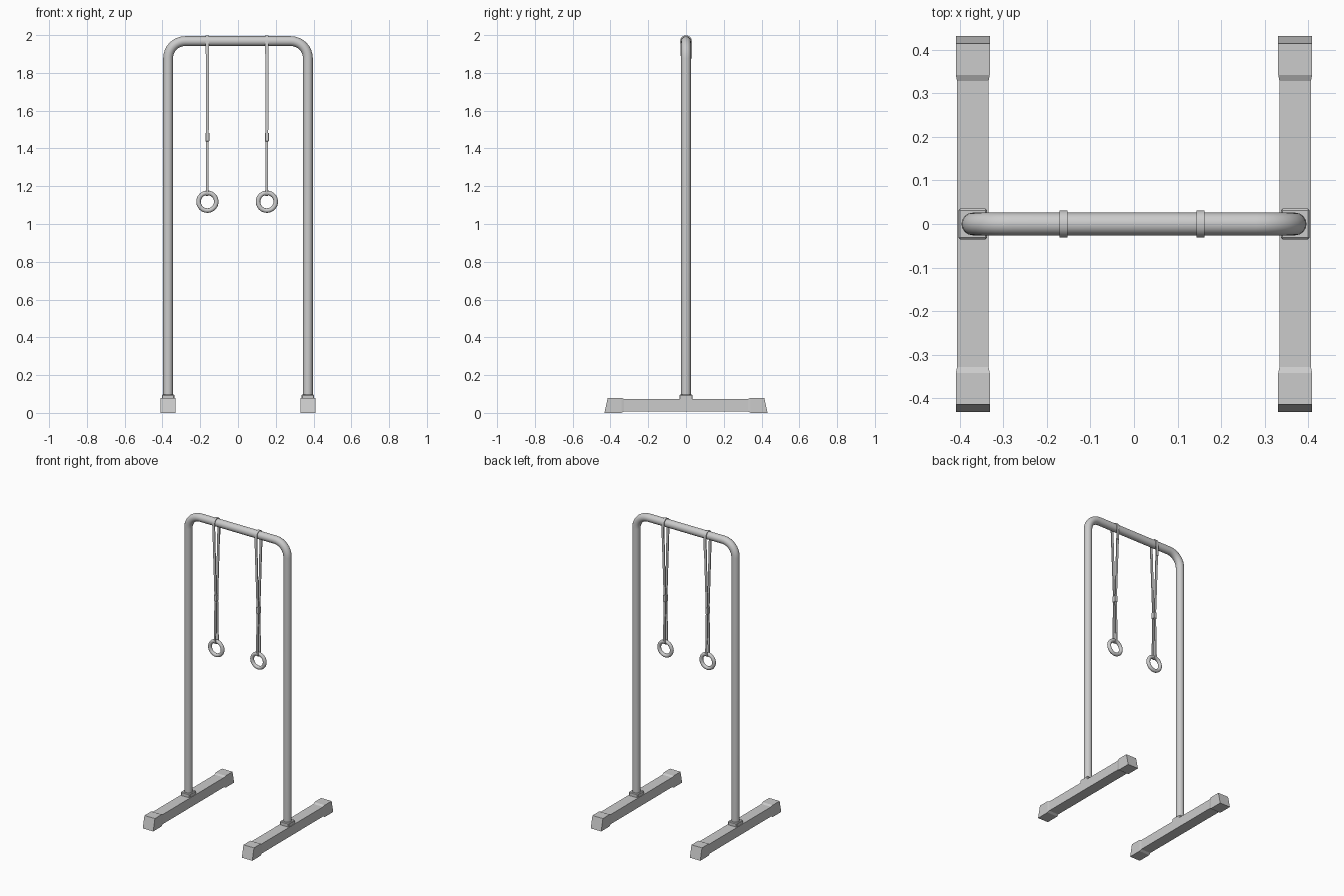
import bpy
from math import sin, cos, pi, radians
from mathutils import Vector

cube = bpy.data.objects.get("Cube")
if cube:
    bpy.data.objects.remove(cube, do_unlink=True)

grey = bpy.data.materials.new("light grey")
grey.use_nodes = True
GREY = (0.6, 0.6, 0.6, 1)
grey.diffuse_color = GREY
grey.node_tree.nodes["Principled BSDF"].inputs["Base Color"].default_value = GREY


def finish(obj, smooth=False):
    obj.data.materials.append(grey)
    if smooth:
        bpy.ops.object.select_all(action="DESELECT")
        obj.select_set(True)
        bpy.context.view_layer.objects.active = obj
        bpy.ops.object.shade_smooth_by_angle(angle=radians(40))
    return obj


def loft(name, sections, closed=False, smooth=False):
    """Skin a list of equal-length cross-sections."""
    n, count = len(sections[0]), len(sections)
    verts = [v for s in sections for v in s]
    faces = []
    for i in range(count if closed else count - 1):
        a, b = i * n, (i + 1) % count * n
        faces += [(a + k, a + (k + 1) % n, b + (k + 1) % n, b + k) for k in range(n)]
    if not closed:
        faces += [tuple(reversed(range(n))), tuple(range((count - 1) * n, count * n))]
    mesh = bpy.data.meshes.new(name)
    mesh.from_pydata(verts, [], faces)
    obj = bpy.data.objects.new(name, mesh)
    bpy.context.collection.objects.link(obj)
    # make normals point outwards
    import bmesh
    bm = bmesh.new()
    bm.from_mesh(mesh)
    bmesh.ops.recalc_face_normals(bm, faces=bm.faces)
    bm.to_mesh(mesh)
    bm.free()
    return finish(obj, smooth)


def box(name, center, size, bevel=0.0):
    bpy.ops.mesh.primitive_cube_add(size=1, location=center)
    obj = bpy.context.object
    obj.name = name
    obj.scale = size
    bpy.ops.object.transform_apply(location=False, rotation=False, scale=True)
    if bevel:
        mod = obj.modifiers.new("bevel", "BEVEL")
        mod.width, mod.segments = bevel, 1
    return finish(obj)


POST_X, BAR_Z, TUBE_R, BEND = 0.37, 1.968, 0.026, 0.09

# Bent tube frame: post, bend, bar, bend, post
half = [(POST_X, 0.07, 0)]
for i in range(9):
    a = pi / 2 * i / 8
    half.append((POST_X - BEND + BEND * cos(a), BAR_Z - BEND + BEND * sin(a), a))
path = half + [(-x, z, pi - a) for x, z, a in reversed(half)]
SIDES = 16
rings = []
for x, z, a in path:
    ring = []
    for k in range(SIDES):
        t = 2 * pi * k / SIDES
        r = TUBE_R * cos(t)
        ring.append((x + r * cos(a), TUBE_R * sin(t), z + r * sin(a)))
    rings.append(ring)
loft("tube_frame", rings, smooth=True)

# Base feet: a slim beam with thicker sloped end caps, and a post collar
for side, label in ((1, "left"), (-1, "right")):
    cx = side * POST_X
    # y at bottom, y at top, half width, bottom z, top z
    profile = [(0.432, 0.414, 0.039, 0, 0.08), (0.342, 0.342, 0.039, 0, 0.08),
               (0.328, 0.328, 0.036, 0.008, 0.073)]
    profile += [(-b, -t, w, lo, hi) for b, t, w, lo, hi in reversed(profile)]
    loft(label + "_foot", [[(cx - w, b, lo), (cx + w, b, lo), (cx + w, t, hi), (cx - w, t, hi)]
                           for b, t, w, lo, hi in profile])
    box(label + "_post_collar", (cx, 0, 0.082), (0.066, 0.07, 0.03), 0.004)

# Hanging rings on looped straps
RING_Z, RING_R, GRIP_R = 1.118, 0.047, 0.012
THICK = 0.005
for cx, label in ((0.153, "left"), (-0.162, "right")):
    bpy.ops.mesh.primitive_torus_add(location=(cx, 0, RING_Z), rotation=(pi / 2, 0, 0),
                                     major_radius=RING_R, minor_radius=GRIP_R,
                                     major_segments=32, minor_segments=12)
    bpy.context.object.name = label + "_ring"
    finish(bpy.context.object, True)

    # Strap loop: over the bar, pinched at the buckle, under the ring's top
    grip_z = RING_Z + RING_R
    loop = []
    for i in range(13):
        a = pi * i / 12
        loop.append((cos(a), sin(a), TUBE_R, BAR_Z, 0.009))
    loop.append((-1, 0, 0.005, 1.46, 0.007))
    for i in range(9):
        a = pi + pi * i / 8
        loop.append((cos(a), sin(a), GRIP_R, grip_z, 0.007))
    loop.append((1, 0, 0.005, 1.46, 0.007))
    strap = []
    for c, s, r, z, w in loop:
        ro = r + THICK
        strap.append([(cx - w, r * c, z + r * s), (cx + w, r * c, z + r * s),
                      (cx + w, ro * c, z + ro * s), (cx - w, ro * c, z + ro * s)])
    loft(label + "_strap", strap, closed=True, smooth=True)

    # Buckle and the loose strap tail behind the bar
    box(label + "_buckle", (cx, 0, 1.46), (0.021, 0.025, 0.045), 0.002)
    box(label + "_strap_tail", (cx, 0.0285, 1.92), (0.016, 0.005, 0.09))
